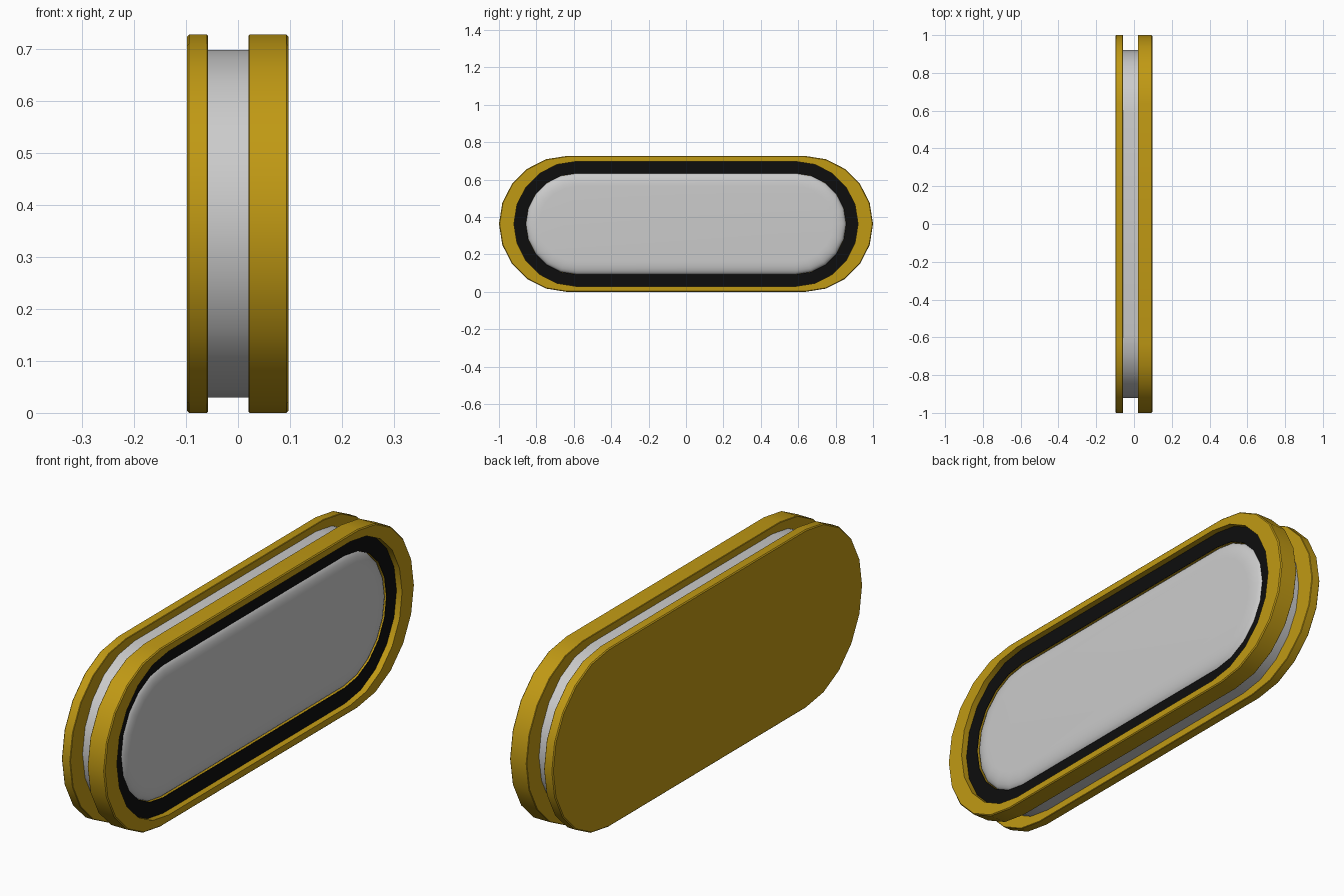
import bpy, bmesh
from math import sin, cos, pi

if "Cube" in bpy.data.objects:
    bpy.data.objects.remove(bpy.data.objects["Cube"])

SEG = 10      # segments per rounded end
ZC = 0.3635   # height of the centre line


def stadium(x, c, r):
    """Outline in the YZ plane: end centres at y = +-c, end radius r."""
    pts = []
    for side, start in ((1, -pi / 2), (-1, pi / 2)):
        for i in range(SEG + 1):
            a = start + pi * i / SEG
            pts.append((x, side * c + r * cos(a), ZC + r * sin(a)))
    return pts


def loft(name, sections, color=None, closed=False):
    """Skin a list of (x, c, r) outlines; cap the ends or close into a ring."""
    bm = bmesh.new()
    loops = [[bm.verts.new(p) for p in stadium(*s)] for s in sections]
    pairs = list(zip(loops, loops[1:]))
    if closed:
        pairs.append((loops[-1], loops[0]))
    else:
        bm.faces.new(loops[0])
        bm.faces.new(loops[-1])
    n = len(loops[0])
    for a, b in pairs:
        for i in range(n):
            j = (i + 1) % n
            bm.faces.new((a[i], a[j], b[j], b[i]))
    bmesh.ops.recalc_face_normals(bm, faces=bm.faces)
    me = bpy.data.meshes.new(name)
    bm.to_mesh(me)
    bm.free()
    ob = bpy.data.objects.new(name, me)
    bpy.context.collection.objects.link(ob)
    if color:
        mat = bpy.data.materials.new(name + "_paint")
        mat.diffuse_color = color
        mat.use_nodes = True
        mat.node_tree.nodes["Principled BSDF"].inputs["Base Color"].default_value = mat.diffuse_color
        me.materials.append(mat)
    bpy.ops.object.select_all(action='DESELECT')
    ob.select_set(True)
    bpy.context.view_layer.objects.active = ob
    bpy.ops.object.shade_smooth_by_angle(angle=pi / 6)
    return ob


GOLD = (0.53, 0.32, 0.007, 1)
BLACK = (0.004, 0.004, 0.004, 1)
C, R = 0.6365, 0.3635   # outer outline
CI, RI = 0.586, 0.334   # inset outline
RW = 0.27               # window radius
B = 0.004               # small edge bevel

# Solid back plate
loft("back_plate", [(-0.098, C, R - B), (-0.098 + B, C, R),
                    (-0.058 - B / 2, C, R), (-0.058, C, R - B / 2)], GOLD)

# Front frame with a recessed seat and window
loft("front_frame", [(0.02, CI, RW), (0.070, CI, RW), (0.070, CI, RI),
                     (0.097, CI, RI), (0.097, C, R - B), (0.097 - B, C, R),
                     (0.02 + B / 2, C, R), (0.02, C, R - B / 2)], GOLD, True)

# Black gasket lying on the seat
loft("gasket", [(0.069, CI, RW + 0.0005), (0.072, CI, RW + 0.0005),
                (0.072, CI, RI), (0.069, CI, RI)], BLACK, True)

# Grey core between the plates
loft("core", [(-0.06, CI, RI), (0.022, CI, RI)])

# Grey lens, softly rounded towards its rim
dome = [(0.02, CI, RW)]
for i in range(7):
    a = pi / 2 * i / 6
    dome.append((0.056 + 0.026 * sin(a), CI, RW - 0.07 * (1 - cos(a))))
loft("lens", dome)
